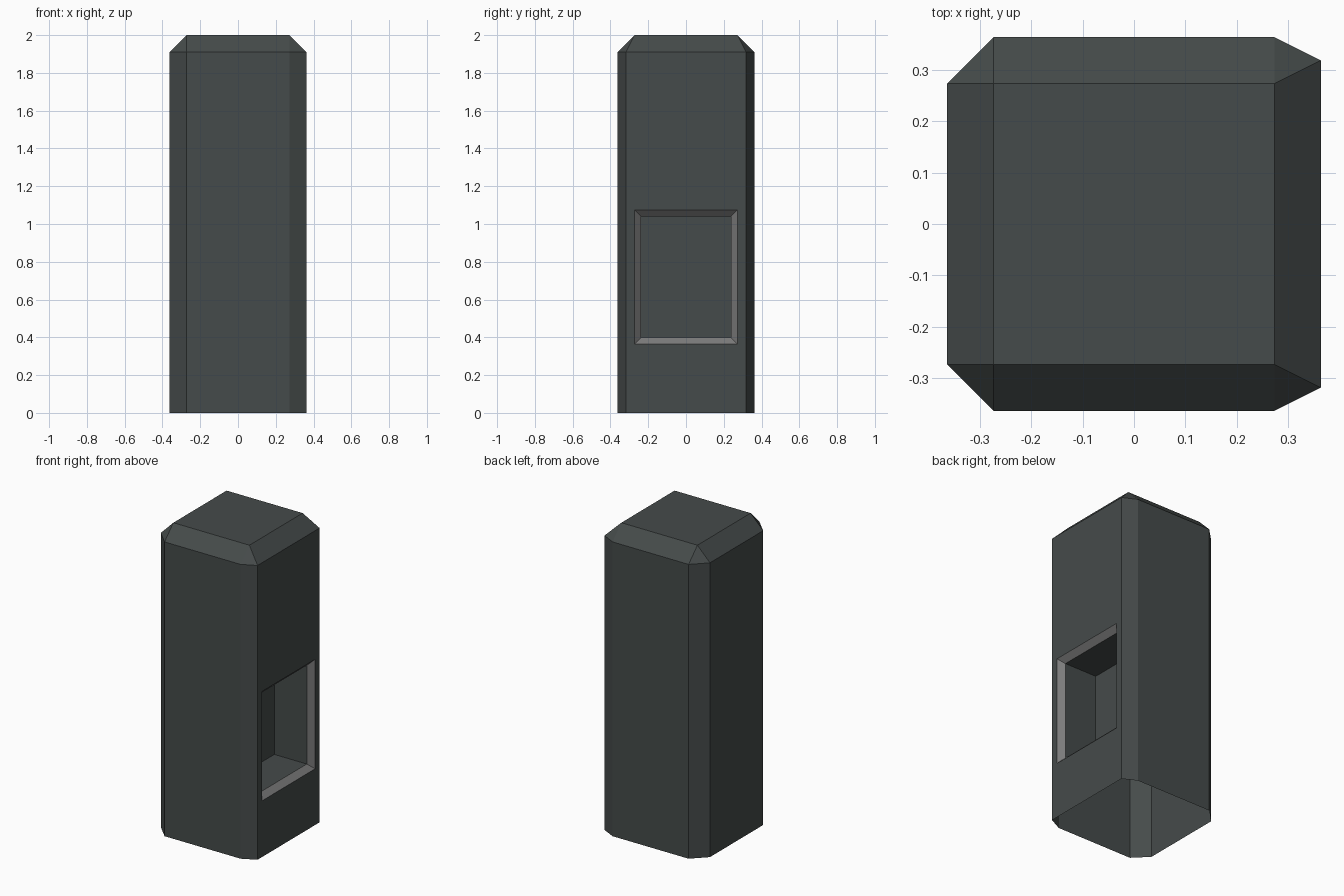
import bpy
import bmesh

if "Cube" in bpy.data.objects:
    bpy.data.objects.remove(bpy.data.objects["Cube"])


def material(name, colour):
    m = bpy.data.materials.new(name)
    m.diffuse_color = (*colour, 1)
    m.use_nodes = True
    m.node_tree.nodes["Principled BSDF"].inputs["Base Color"].default_value = m.diffuse_color
    return m


def finish(bm, name, mats):
    me = bpy.data.meshes.new(name)
    bm.to_mesh(me)
    bm.free()
    for m in mats:
        me.materials.append(m)
    ob = bpy.data.objects.new(name, me)
    bpy.context.collection.objects.link(ob)
    return ob


def bridge(bm, a, b, skip=(), mat=0):
    """Join two closed loops of equal length with quads."""
    n = len(a)
    for i in range(n):
        if i not in skip:
            j = (i + 1) % n
            bm.faces.new((a[i], a[j], b[j], b[i])).material_index = mat


dark = material("dark_slate", (0.060, 0.070, 0.069))
grey = material("mid_grey", (0.20, 0.20, 0.20))

H, SHOULDER, W, C, R = 2.0, 1.91, 0.363, 0.273, 0.318
bm = bmesh.new()

# pillar walls: octagon outline, counterclockwise, open underneath
outline = [(W, -R), (W, R), (C, W), (-C, W),
           (-W, C), (-W, -C), (-C, -W), (C, -W)]
low = [bm.verts.new((x, y, 0)) for x, y in outline]
high = [bm.verts.new((x, y, SHOULDER)) for x, y in outline]
bridge(bm, low, high, skip=(0,))

# chamfered cap: four sloped sides, four corner triangles, flat top
top = [bm.verts.new((x, y, H)) for x, y in ((C, -C), (C, C), (-C, C), (-C, -C))]
for k in range(4):
    a, b, c = (high[(2 * k + d) % 8] for d in range(3))
    n = (k + 1) % 4
    bm.faces.new((a, b, top[n], top[k]))
    bm.faces.new((b, c, top[n]))
bm.faces.new(top)


# recess in the right side: wall, grey sloped rim, then a box pocket
def loop(x, y, z0, z1):
    return [bm.verts.new((x, s, z)) for s, z in
            ((-y, z0), (y, z0), (y, z1), (-y, z1))]


wall = [low[0], low[1], high[1], high[0]]
rim = loop(W, 0.272, 0.365, 1.075)
mouth = loop(W - 0.035, 0.237, 0.40, 1.04)
back = loop(0.095, 0.237, 0.40, 1.04)
bridge(bm, wall, rim)
bridge(bm, rim, mouth, mat=1)
bridge(bm, mouth, back)
bm.faces.new(back)

finish(bm, "pillar_body", [dark, grey])
